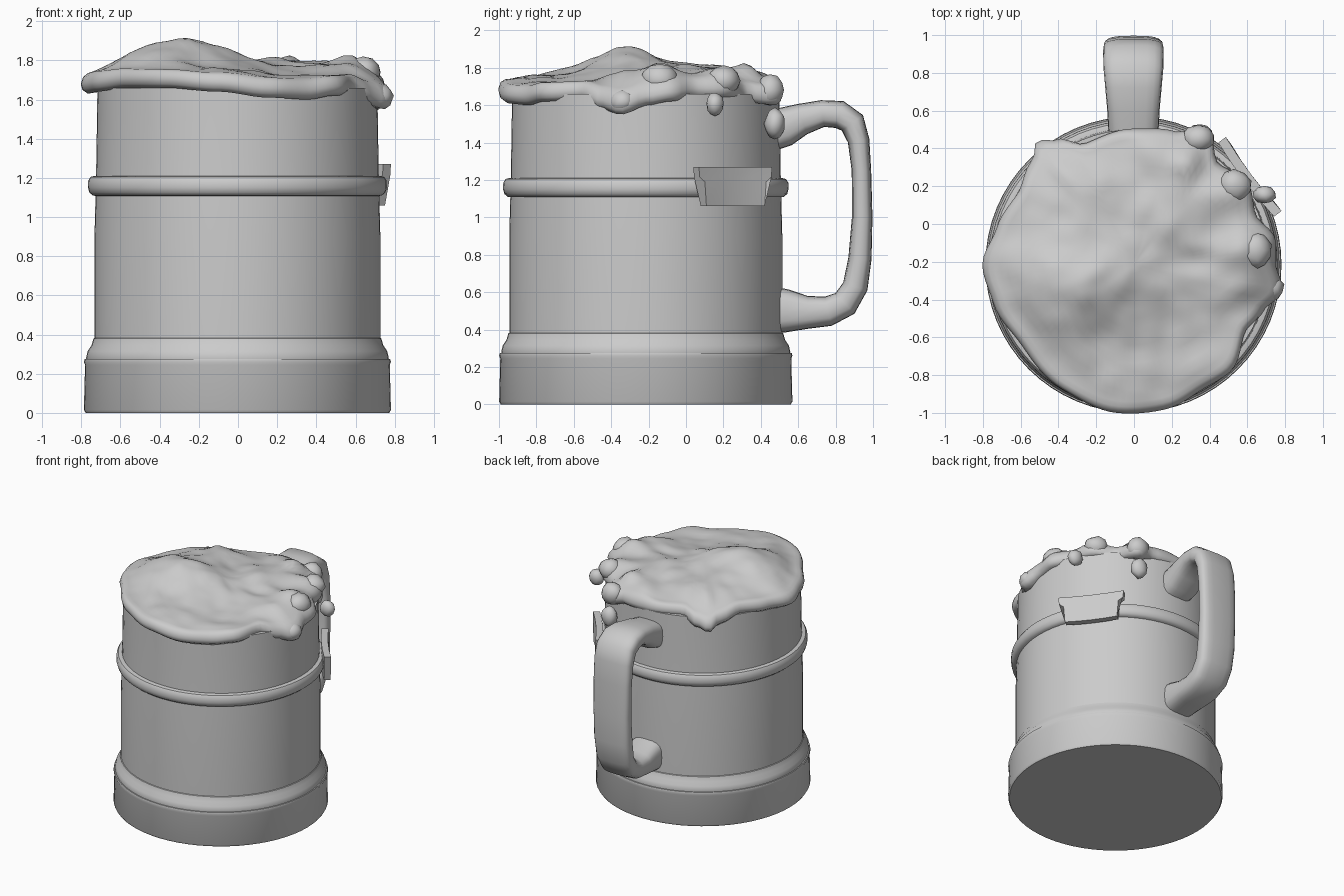
import bpy, bmesh, math
from mathutils import Vector, noise

if "Cube" in bpy.data.objects:
    bpy.data.objects.remove(bpy.data.objects["Cube"])

CX, CY = -0.003, -0.215      # axis of the mug


def make_object(name, bm, angle=40):
    bmesh.ops.recalc_face_normals(bm, faces=bm.faces)
    mesh = bpy.data.meshes.new(name)
    bm.to_mesh(mesh)
    bm.free()
    ob = bpy.data.objects.new(name, mesh)
    bpy.context.collection.objects.link(ob)
    bpy.ops.object.select_all(action='DESELECT')
    ob.select_set(True)
    bpy.context.view_layer.objects.active = ob
    bpy.ops.object.shade_smooth_by_angle(angle=math.radians(angle))
    return ob


def skin(bm, rings, closed=False):
    """Bridge equal-length rings of points, capping the ends unless closed."""
    loops = [[bm.verts.new(p) for p in r] for r in rings]
    n = len(loops[0])
    pairs = list(zip(loops, loops[1:]))
    if closed:
        pairs.append((loops[-1], loops[0]))
    for a, b in pairs:
        for i in range(n):
            j = (i + 1) % n
            bm.faces.new((a[i], a[j], b[j], b[i]))
    if not closed:
        bm.faces.new(loops[0][::-1])
        bm.faces.new(loops[-1])


def lathe(name, profile, closed=False, seg=64):
    bm = bmesh.new()
    rings = [[(CX + r * math.cos(2 * math.pi * i / seg), CY + r * math.sin(2 * math.pi * i / seg), z)
              for i in range(seg)] for r, z in profile]
    skin(bm, rings, closed)
    return make_object(name, bm)


# Mug body, foot and hoops
lathe("body", [(0.73, 0.25), (0.73, 0.4), (0.73, 0.9), (0.722, 1.2), (0.717, 1.5), (0.715, 1.66)])
lathe("base", [(0.775, 0.0), (0.784, 0.015), (0.778, 0.245), (0.784, 0.26), (0.78, 0.275), (0.768, 0.275)])
lathe("base_hoop", [(0.70, 0.265), (0.77, 0.265), (0.773, 0.28), (0.765, 0.315), (0.745, 0.345),
                    (0.735, 0.38), (0.70, 0.40)], True)
lathe("middle_hoop", [(0.70, 1.105), (0.738, 1.11), (0.756, 1.125), (0.763, 1.15), (0.762, 1.185),
                      (0.75, 1.205), (0.73, 1.21), (0.70, 1.21)], True)

# Handle: rounded-rectangle section swept along a bent path (y, z, half thickness, half width)
PATH = [(0.44, 1.46, 0.11, 0.13), (0.53, 1.485, 0.105, 0.135), (0.62, 1.525, 0.085, 0.14),
        (0.73, 1.555, 0.072, 0.15), (0.82, 1.55, 0.075, 0.158), (0.89, 1.505, 0.07, 0.16),
        (0.923, 1.41, 0.058, 0.16), (0.938, 1.25, 0.052, 0.158), (0.942, 1.0, 0.055, 0.155),
        (0.93, 0.78, 0.062, 0.155), (0.905, 0.63, 0.068, 0.15), (0.85, 0.54, 0.075, 0.148),
        (0.76, 0.498, 0.08, 0.145), (0.65, 0.492, 0.088, 0.14), (0.54, 0.50, 0.115, 0.135),
        (0.44, 0.505, 0.13, 0.13)]
rings = []
for k, (y, z, t, w) in enumerate(PATH):
    a, b = PATH[max(k - 1, 0)], PATH[min(k + 1, len(PATH) - 1)]
    d = Vector((0, b[0] - a[0], b[1] - a[1])).normalized()
    nrm = Vector((0, -d.z, d.y))
    ring = []
    for i in range(20):
        u = 2 * math.pi * i / 20
        c, s = math.cos(u), math.sin(u)
        e = 0.65
        ring.append(Vector((CX + w * math.copysign(abs(c) ** e, c), y, z))
                    + nrm * t * math.copysign(abs(s) ** e, s))
    rings.append(ring)
bm = bmesh.new()
skin(bm, rings)
make_object("handle", bm, 50)

# Foam: uneven outline (angle, radius, underside height)
RIM = [(-180, .80, 1.63), (-165, .77, 1.64), (-145, .73, 1.66), (-120, .76, 1.66), (-97, .79, 1.64),
       (-78, .785, 1.61), (-60, .755, 1.60), (-48, .765, 1.62), (-30, .69, 1.63), (-20, .73, 1.58),
       (-10, .80, 1.55), (1, .75, 1.60), (10, .765, 1.62), (22, .70, 1.64), (36, .745, 1.64),
       (50, .70, 1.62), (62, .82, 1.60), (72, .74, 1.63), (90, .72, 1.63), (112, .69, 1.63),
       (122, .78, 1.59), (128, .83, 1.57), (134, .77, 1.61), (148, .72, 1.65), (165, .75, 1.64),
       (180, .80, 1.63)]
# (x, y, height, spread)
BUMPS = [(-0.34, -0.33, .13, .20), (0.63, -0.13, .09, .10), (0.25, 0.15, .03, .15),
         (0.10, 0.42, .06, .09), (0.27, 0.34, .05, .07), (0.54, 0.19, .07, .09),
         (0.2, -0.6, -.03, .2), (-0.3, 0.25, .03, .15), (-0.05, -0.25, .02, .12)]


def rim(deg):
    for (a0, r0, z0), (a1, r1, z1) in zip(RIM, RIM[1:]):
        if deg <= a1:
            t = (deg - a0) / (a1 - a0)
            t = t * t * (3 - 2 * t)
            return r0 + (r1 - r0) * t, z0 + (z1 - z0) * t
    return RIM[-1][1:]


def foam_height(x, y, f):
    h = 1.725 + 0.065 * (1 - f * f)
    h += sum(a * math.exp(-((x - bx) ** 2 + (y - by) ** 2) / (2 * s * s)) for bx, by, a, s in BUMPS)
    h += 0.028 * noise.noise(Vector((x * 3.2 + y * 1.5 + 5, y * 5.5, 1.3)))
    return h + 0.014 * noise.noise(Vector((x * 8, y * 9, 4.1)))


SEG = 120
FR = [0.03] + [0.06 * i for i in range(1, 15)] + [0.88, 0.92, 0.955]
rings = [[] for _ in range(len(FR) + 5)]
for i in range(SEG):
    deg = -180 + 360 * i / SEG
    c, s = math.cos(math.radians(deg)), math.sin(math.radians(deg))
    r, zb = rim(deg)
    for k, f in enumerate(FR):
        x, y = CX + r * f * c, CY + r * f * s
        z = foam_height(x, y, f)
        t = max(0, (f - 0.7) / 0.3) ** 1.6
        rings[k].append((x, y, z + (zb + 0.10 - z) * t))
    for k, (f, dz) in enumerate([(0.985, .085), (1.0, .05), (0.99, .02), (0.955, 0.0), (0.86, .012)]):
        rings[len(FR) + k].append((CX + r * f * c, CY + r * f * s, zb + dz))
bm = bmesh.new()
skin(bm, rings)
make_object("foam", bm, 60)


# Loose foam blobs and drips around the rim
def blob(name, loc, size, seed):
    bm = bmesh.new()
    bmesh.ops.create_icosphere(bm, subdivisions=2, radius=1)
    for v in bm.verts:
        v.co *= 1 + 0.12 * noise.noise(v.co * 1.5 + Vector((seed, 0, 0)))
        v.co = Vector(loc) + Vector(p * q for p, q in zip(v.co, size))
    make_object(name, bm, 60)


blob("foam_drop", (0.35, 0.475, 1.50), (.065, .055, .082), 1)
blob("foam_drip_right", (0.69, 0.155, 1.605), (.06, .048, .065), 2)
blob("foam_lump_back", (0.34, 0.45, 1.68), (.09, .075, .085), 3)
blob("foam_lump_side", (0.53, 0.20, 1.73), (.09, .09, .08), 4)
blob("foam_lump_front", (0.71, -0.34, 1.62), (.085, .07, .065), 5)
blob("foam_lump_top", (0.64, -0.14, 1.74), (.09, .10, .08), 6)

# Small name plate standing off the mug wall, gently bowed around it
ang = math.atan2(0.475, 0.63)
out = Vector((math.cos(ang), math.sin(ang), 0))
tan = Vector((-out.y, out.x, 0))
HALF = [(0.245, 1.27), (0.24, 1.215), (0.205, 1.19), (0.195, 1.06)]
bm = bmesh.new()
COLS = [-1, -0.5, 0, 0.5, 1]
faces = []
for depth in (0.735, 0.785):
    faces.append([[Vector((CX, CY, z)) + out * (depth + 0.012 * u * u) + tan * (w * u) for u in COLS]
                  for w, z in HALF])
rings = []
for col in range(len(COLS)):
    rings.append([row[col] for row in faces[0]] + [row[col] for row in reversed(faces[1])])
skin(bm, rings)
make_object("plate", bm, 25)
